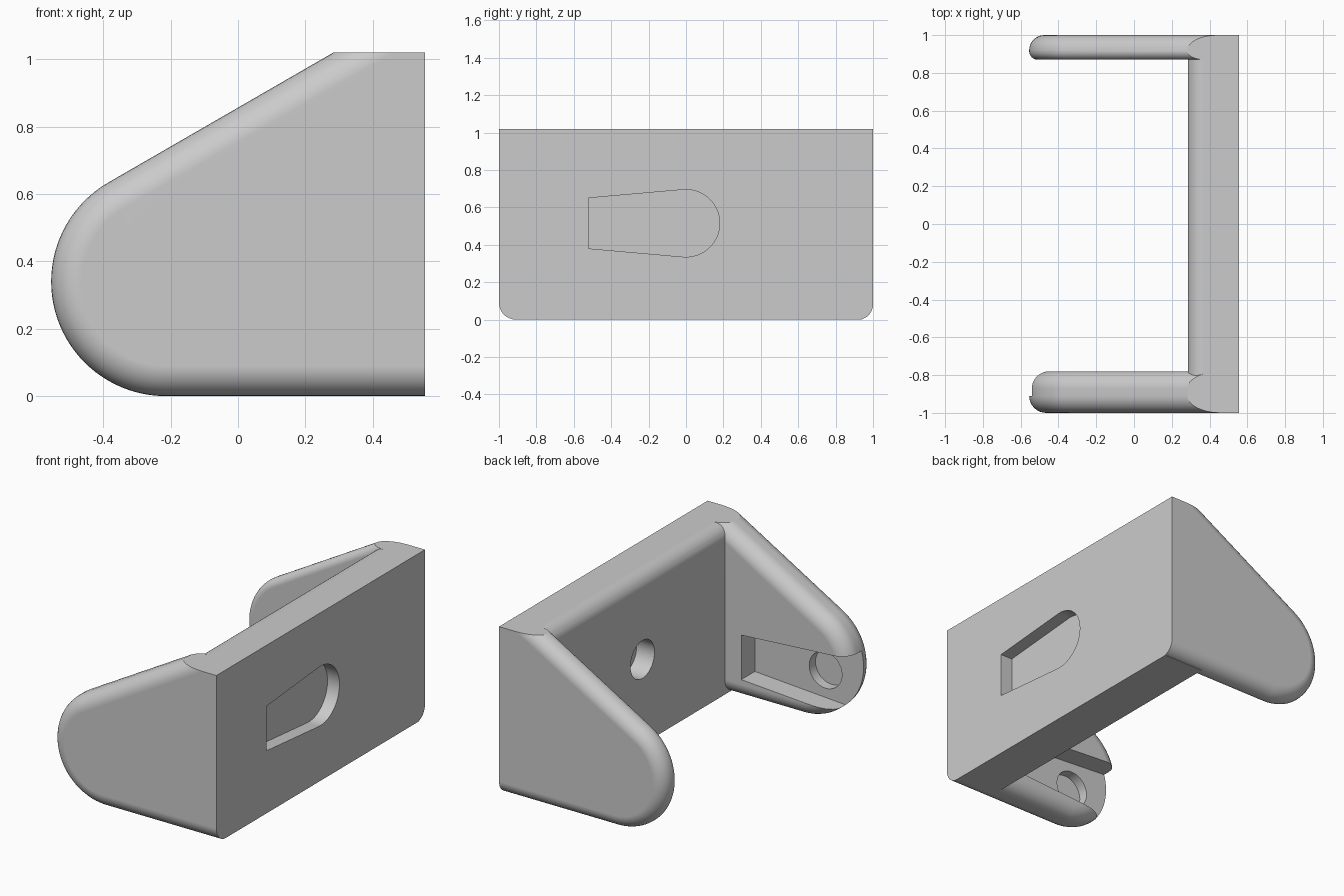
import bpy, bmesh, math
from mathutils import Vector

cube = bpy.data.objects.get("Cube")
if cube:
    bpy.data.objects.remove(cube, do_unlink=True)

grey = bpy.data.materials.new("plain grey")
grey.use_nodes = True
grey.diffuse_color = (0.6, 0.6, 0.6, 1)
grey.node_tree.nodes["Principled BSDF"].inputs["Base Color"].default_value = (0.6, 0.6, 0.6, 1)

BACK_X, INNER_X, TOP = 0.555, 0.285, 1.02


def finish(bm, name):
    bmesh.ops.recalc_face_normals(bm, faces=bm.faces)
    me = bpy.data.meshes.new(name)
    bm.to_mesh(me)
    bm.free()
    me.materials.append(grey)
    ob = bpy.data.objects.new(name, me)
    bpy.context.collection.objects.link(ob)
    return ob


def loft(bm, rings):
    """Skin closed rings of equal length and cap both ends."""
    vs = [[bm.verts.new(p) for p in ring] for ring in rings]
    n = len(vs[0])
    for a, b in zip(vs, vs[1:]):
        for i in range(n):
            j = (i + 1) % n
            bm.faces.new((a[i], a[j], b[j], b[i]))
    bm.faces.new(vs[0])
    bm.faces.new(vs[-1])


def prism(name, points, offset):
    bm = bmesh.new()
    base = [Vector(p) for p in points]
    loft(bm, [base, [p + Vector(offset) for p in base]])
    return finish(bm, name)


def arc(cx, cy, r, a0, a1, n):
    for i in range(n + 1):
        a = math.radians(a0 + (a1 - a0) * i / n)
        yield cx + r * math.cos(a), cy + r * math.sin(a)


def arm_outline(y, inset):
    """Rounded wedge outline, shrunk by inset."""
    pts = [(0.7, inset)] + list(arc(-0.215, 0.34, 0.34 - inset, 270, 120, 40))
    x, z = pts[-1]
    pts.append((0.7, z + (0.7 - x) * math.tan(math.radians(30))))
    return [(px, y, pz) for px, pz in pts]


def arm(name, y_low, y_high, r_low, r_high, steps=8):
    rings = []
    for i in range(steps + 1):
        a = math.pi / 2 * i / steps
        rings.append(arm_outline(y_low + r_low * (1 - math.cos(a)), r_low * (1 - math.sin(a))))
    for i in range(steps, -1, -1):
        a = math.pi / 2 * i / steps
        rings.append(arm_outline(y_high - r_high * (1 - math.cos(a)), r_high * (1 - math.sin(a))))
    bm = bmesh.new()
    loft(bm, rings)
    # trim flat at the back and the top
    for co, no in (((BACK_X, 0, 0), (1, 0, 0)), ((0, 0, TOP), (0, 0, 1))):
        bmesh.ops.bisect_plane(bm, geom=bm.verts[:] + bm.edges[:] + bm.faces[:],
                               plane_co=co, plane_no=no, clear_outer=True)
        bmesh.ops.holes_fill(bm, edges=[e for e in bm.edges if e.is_boundary], sides=0)
    return finish(bm, name)


def combine(target, tool, operation):
    mod = target.modifiers.new(operation.lower(), "BOOLEAN")
    mod.operation = operation
    mod.solver = "EXACT"
    mod.object = tool
    bpy.context.view_layer.objects.active = target
    bpy.ops.object.modifier_apply(modifier=mod.name)
    bpy.data.objects.remove(tool, do_unlink=True)


# wall plate with a rounded inner top edge
section = [(INNER_X, 0), (BACK_X, 0), (BACK_X, TOP)]
section += list(arc(INNER_X + 0.085, TOP - 0.085, 0.085, 90, 180, 10))
bracket = prism("bracket", [(x, -0.89, z) for x, z in section], (0, 1.83, 0))

# thick front arm and thin back arm
combine(bracket, arm("front_arm", -1, -0.78, 0.09, 0.09), "UNION")
combine(bracket, arm("back_arm", 0.87, 1, 0.045, 0.08), "UNION")

# keyhole-shaped pocket in the outer face of the plate
keyhole = [(-0.52, 0.65), (-0.52, 0.38)] + list(arc(0, 0.515, 0.18, -95, 95, 32))
combine(bracket, prism("plate_pocket", [(BACK_X - 0.08, y, z) for y, z in keyhole], (0.3, 0, 0)), "DIFFERENCE")

# blind round hole in the inner face of the plate
ring = list(arc(0.01, 0.515, 0.115, 0, 360, 32))[:-1]
combine(bracket, prism("plate_hole", [(INNER_X - 0.1, y, z) for y, z in ring], (0.22, 0, 0)), "DIFFERENCE")

# flared pocket on the inner side of the front arm, open at the tip
flare = [(0.175, 0.12), (0.175, 0.39), (-0.7, 0.447), (-0.7, 0.063)]
combine(bracket, prism("arm_pocket", [(x, -0.91, z) for x, z in flare], (0, 0.3, 0)), "DIFFERENCE")

# blind round hole in the floor of the arm pocket
ring = list(arc(-0.30, 0.255, 0.11, 0, 360, 32))[:-1]
combine(bracket, prism("arm_hole", [(x, -0.97, z) for x, z in ring], (0, 0.1, 0)), "DIFFERENCE")

# smooth fillets, crisp corners
bpy.ops.object.select_all(action="DESELECT")
bracket.select_set(True)
bpy.context.view_layer.objects.active = bracket
bpy.ops.object.shade_smooth_by_angle(angle=math.radians(30))
weighted = bracket.modifiers.new("weighted normals", "WEIGHTED_NORMAL")
weighted.keep_sharp = True
